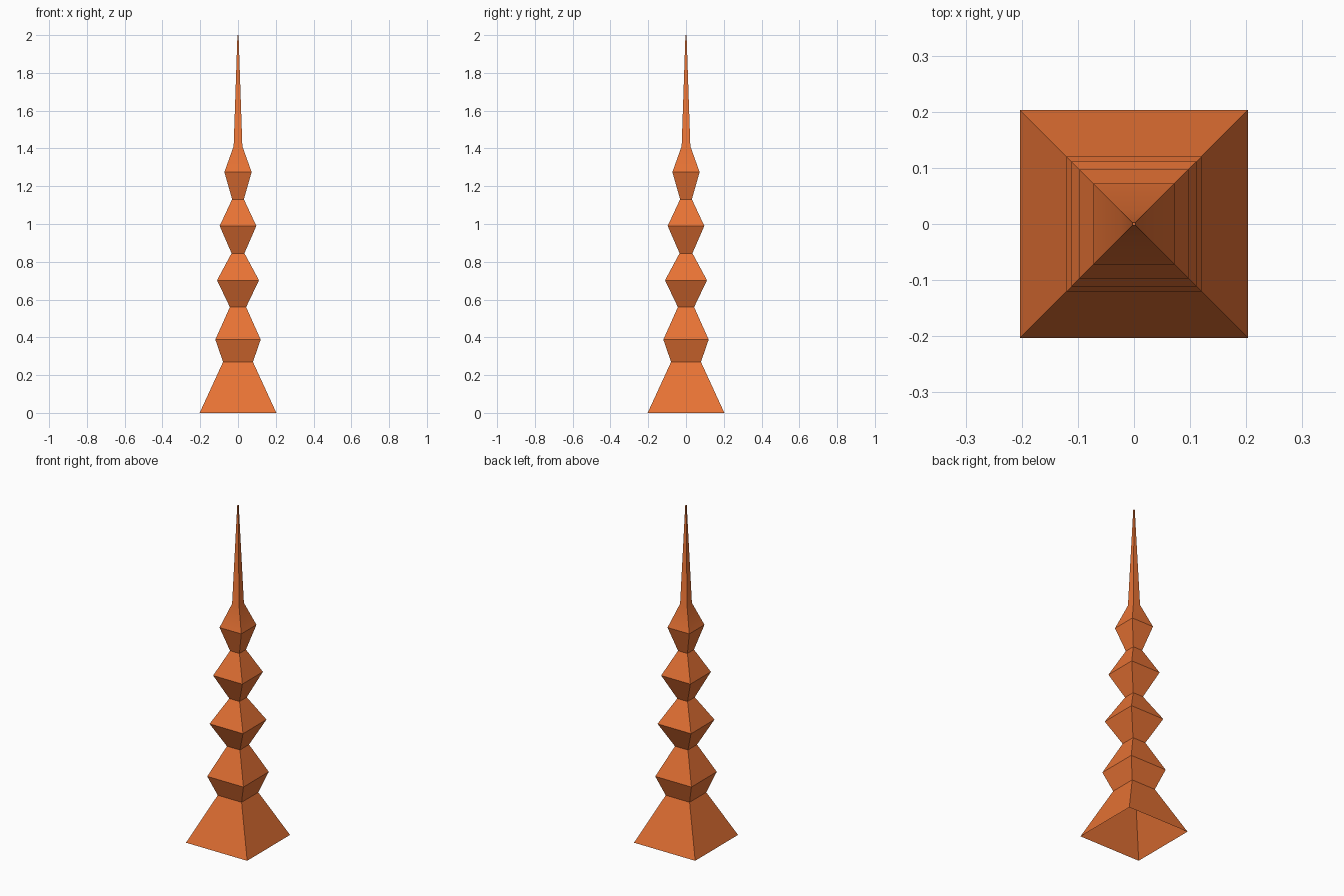
import bpy, bmesh, math

if "Cube" in bpy.data.objects:
    bpy.data.objects.remove(bpy.data.objects["Cube"])

# Half-width and height of each square ring, base to tip
PROFILE = [
    (0.203, 0.0), (0.079, 0.27), (0.12, 0.388), (0.043, 0.56),
    (0.111, 0.702), (0.034, 0.845), (0.097, 0.99), (0.031, 1.131),
    (0.072, 1.275), (0.023, 1.412), (0.003, 2.0),
]

# Square spire lofted through the rings, open underneath
bm = bmesh.new()
rings = [[bm.verts.new((sx * r, sy * r, z))
          for sx, sy in ((-1, -1), (1, -1), (1, 1), (-1, 1))]
         for r, z in PROFILE]
for low, high in zip(rings, rings[1:]):
    for i in range(4):
        j = (i + 1) % 4
        bm.faces.new((low[i], low[j], high[j], high[i]))
bm.faces.new(rings[-1])

mesh = bpy.data.meshes.new("spire")
bm.to_mesh(mesh)
bm.free()
spire = bpy.data.objects.new("spire", mesh)
bpy.context.collection.objects.link(spire)

# Orange finish
mat = bpy.data.materials.new("orange")
mat.diffuse_color = (0.8, 0.17, 0.035, 1)
mat.use_nodes = True
mat.node_tree.nodes["Principled BSDF"].inputs["Base Color"].default_value = mat.diffuse_color
mesh.materials.append(mat)

# Soft transition only at the shallow bend below the needle
bpy.context.view_layer.objects.active = spire
spire.select_set(True)
bpy.ops.object.shade_smooth_by_angle(angle=math.radians(30))
